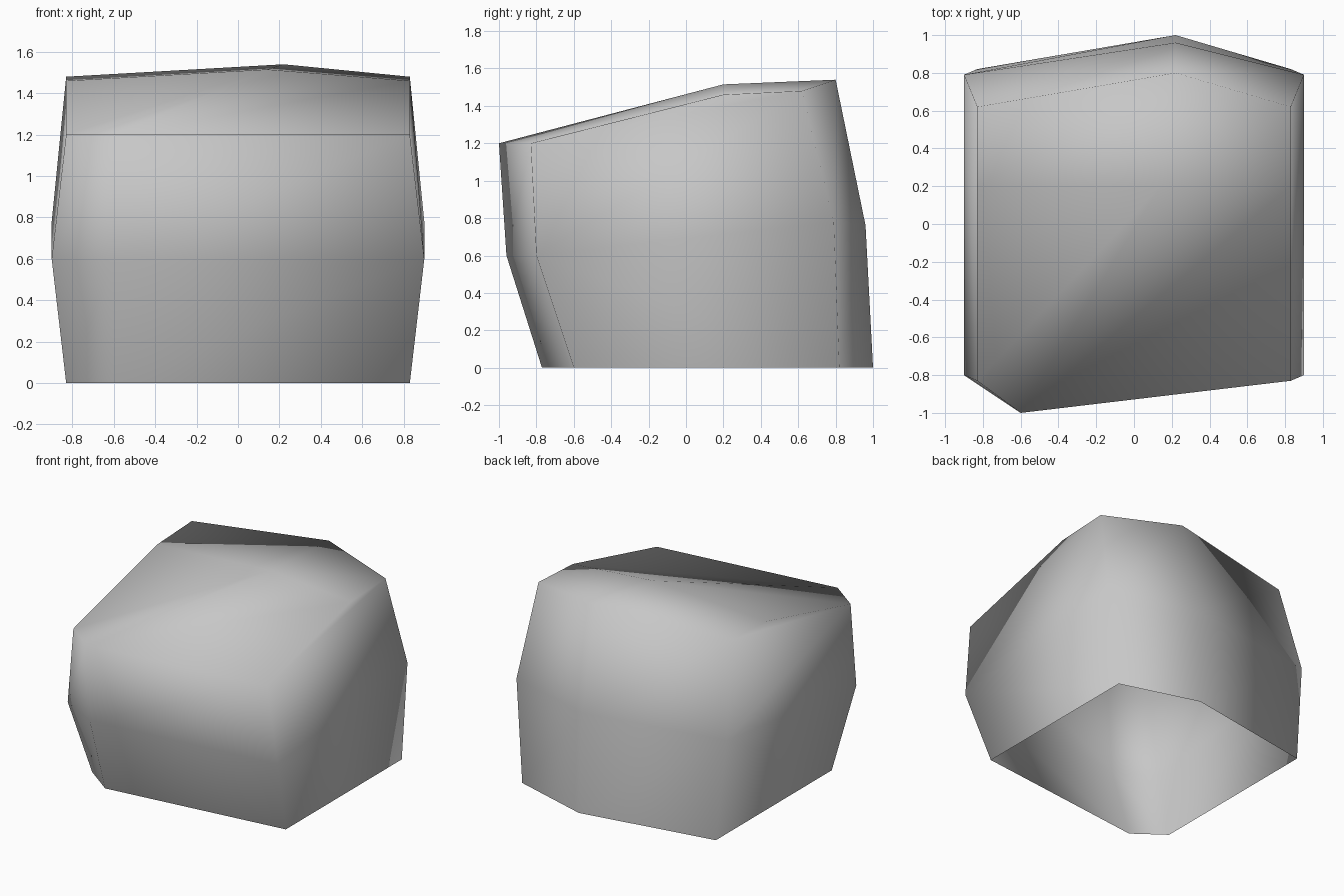
import bpy
import bmesh

cube = bpy.data.objects.get("Cube")
if cube:
    bpy.data.objects.remove(cube, do_unlink=True)

# Stone grey material
grey = (0.57, 0.57, 0.57, 1.0)
stone = bpy.data.materials.new("stone_grey")
stone.use_nodes = True
stone.diffuse_color = grey
bsdf = stone.node_tree.nodes["Principled BSDF"]
bsdf.inputs["Base Color"].default_value = grey
bsdf.inputs["Roughness"].default_value = 0.9

# Stations running up the front, over the top and down the back:
# mirrored side corner (half width, y, z) and the bulging middle point
stations = [
    ((0.83, -0.60, 0.00), (-0.60, -0.77, 0.00)),
    ((0.90, -0.80, 0.60), (-0.60, -0.96, 0.60)),
    ((0.83, -0.83, 1.20), (-0.60, -1.00, 1.20)),
    ((0.83, 0.20, 1.46), (0.14, 0.20, 1.515)),
    ((0.83, 0.62, 1.48), (0.22, 0.80, 1.54)),
    ((0.90, 0.79, 0.78), (0.22, 0.96, 0.76)),
    ((0.83, 0.82, 0.00), (0.22, 1.00, 0.00)),
]

bm = bmesh.new()
right, middle, left = [], [], []
for (w, y, z), mid in stations:
    right.append(bm.verts.new((-w, y, z)))
    middle.append(bm.verts.new(mid))
    left.append(bm.verts.new((w, y, z)))

# Wrapping shell of front, top and back
for i in range(len(stations) - 1):
    for a, b in ((right, middle), (middle, left)):
        bm.faces.new((a[i], b[i], b[i + 1], a[i + 1]))

# Side walls: lower quad and upper panel; the underside stays open
for panel in ((0, 1, 5, 6), (1, 2, 3, 4, 5)):
    bm.faces.new([right[i] for i in panel])
    bm.faces.new([left[i] for i in reversed(panel)])

for face in bm.faces:
    face.smooth = True

mesh = bpy.data.meshes.new("boulder")
bm.to_mesh(mesh)
bm.free()
mesh.materials.append(stone)
boulder = bpy.data.objects.new("boulder", mesh)
bpy.context.scene.collection.objects.link(boulder)
